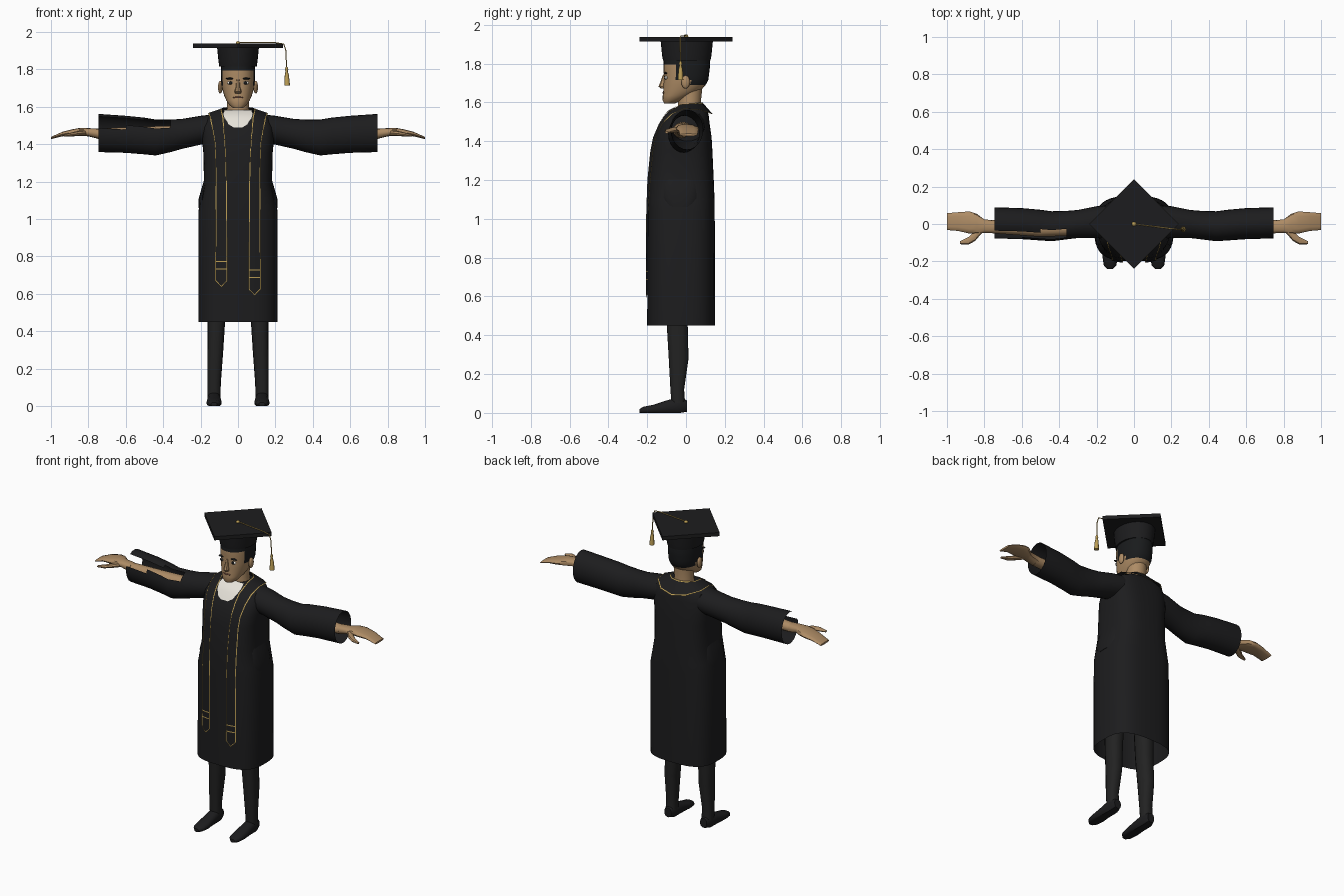
import bpy, bmesh, math
from mathutils import Vector

cube = bpy.data.objects.get("Cube")
if cube:
    bpy.data.objects.remove(cube, do_unlink=True)


def material(name, r, g, b):
    m = bpy.data.materials.new(name)
    m.use_nodes = True
    m.diffuse_color = (r, g, b, 1)
    bsdf = next(n for n in m.node_tree.nodes if n.type == 'BSDF_PRINCIPLED')
    bsdf.inputs["Base Color"].default_value = (r, g, b, 1)
    return m


BLACK = material("gown black", .012, .012, .013)
TROUSER = material("trouser black", .016, .016, .016)
HAIR = material("hair black", .010, .011, .012)
SKIN = material("skin", .42, .26, .13)
GOLD = material("gold trim", .50, .34, .09)
WHITE = material("shirt white", .80, .77, .70)
LIP = material("lip brown", .25, .11, .07)


def finish(name, bm, mats, angle=40):
    bmesh.ops.recalc_face_normals(bm, faces=bm.faces)
    mesh = bpy.data.meshes.new(name)
    bm.to_mesh(mesh)
    bm.free()
    ob = bpy.data.objects.new(name, mesh)
    bpy.context.collection.objects.link(ob)
    for m in mats:
        mesh.materials.append(m)
    bpy.ops.object.select_all(action='DESELECT')
    ob.select_set(True)
    bpy.context.view_layer.objects.active = ob
    bpy.ops.object.shade_smooth_by_angle(angle=math.radians(angle))
    return ob


def power(v, p):
    return math.copysign(abs(v) ** (2 / p), v)


def loft(name, axis, rings, mats, n=16, p=2, side=1, ends=(True, True), rule=None, drop=None, floor=-1):
    """Skin rings of (position, centre a, centre b, radius a, radius b) along an axis."""
    bm = bmesh.new()
    loops = []
    for t, ca, cb, ra, rb in rings:
        loop = []
        for k in range(n):
            a = 2 * math.pi * k / n
            u, v = ca + ra * power(math.cos(a), p), cb + rb * power(math.sin(a), p)
            x, y, z = {'x': (t, u, v), 'y': (u, t, v), 'z': (u, v, t)}[axis]
            loop.append(bm.verts.new((x * side, y, max(z, floor))))
        loops.append(loop)
    for a, b in zip(loops, loops[1:]):
        for k in range(n):
            j = (k + 1) % n
            bm.faces.new((a[k], a[j], b[j], b[k]))
    for loop, closed in zip((loops[0], loops[-1]), ends):
        if closed:
            bm.faces.new(loop)
    if drop:
        gone = [f for f in bm.faces if drop(f.calc_center_median())]
        bmesh.ops.delete(bm, geom=gone, context='FACES')
    if rule:
        for f in bm.faces:
            f.material_index = rule(f.calc_center_median())
    return finish(name, bm, mats)


def ribbon(name, rows, mats, rule):
    bm = bmesh.new()
    grid = [[bm.verts.new(c) for c in row] for row in rows]
    for i in range(len(grid) - 1):
        for j in range(len(grid[0]) - 1):
            f = bm.faces.new((grid[i][j], grid[i][j + 1], grid[i + 1][j + 1], grid[i + 1][j]))
            f.material_index = rule(i, j)
    return finish(name, bm, mats)


def ball(name, centre, size, mat):
    bm = bmesh.new()
    bmesh.ops.create_uvsphere(bm, u_segments=12, v_segments=8, radius=1)
    for v in bm.verts:
        v.co = Vector(centre) + Vector(a * b for a, b in zip(v.co, size))
    return finish(name, bm, [mat])


def cord(name, points, radius, mat):
    curve = bpy.data.curves.new(name, 'CURVE')
    curve.dimensions = '3D'
    curve.bevel_depth = radius
    curve.bevel_resolution = 1
    curve.use_fill_caps = True
    s = curve.splines.new('POLY')
    s.points.add(len(points) - 1)
    for pt, c in zip(s.points, points):
        pt.co = (*c, 1)
    curve.materials.append(mat)
    bpy.context.collection.objects.link(bpy.data.objects.new(name, curve))


# Gown body, open at the hem
BODY = [(.45, 0, -.025, .212, .175), (1.04, 0, -.025, .212, .173), (1.1, 0, -.025, .2, .172),
        (1.2, 0, -.025, .182, .168), (1.35, 0, -.021, .185, .157), (1.42, 0, -.016, .192, .148),
        (1.49, 0, -.006, .19, .128), (1.54, 0, .008, .168, .108), (1.565, 0, .012, .12, .09),
        (1.575, 0, .015, .07, .07)]
SQUARE = 3
loft("gown_body", 'z', BODY, [BLACK], 40, SQUARE, ends=(False, True))


def front_y(x, z):
    for a, b in zip(BODY, BODY[1:]):
        if z <= b[0]:
            t = (z - a[0]) / (b[0] - a[0])
            cy, rx, ry = (a[i] + t * (b[i] - a[i]) for i in (2, 3, 4))
            return cy - ry * max(0, 1 - abs(x / rx) ** SQUARE) ** (1 / SQUARE)
    return -.05


# Shirt at the neck
bib = [[(s * w, front_y(s * w, z) - .008, z) for s in (-1, -.5, 0, .5, 1)]
       for z, w in ((1.49, .025), (1.505, .05), (1.535, .07), (1.56, .078))]
bib.append([(s * .075, -.045, 1.582) for s in (-1, -.5, 0, .5, 1)])
ribbon("shirt_front", bib, [WHITE], lambda i, j: 0)

# Stole: two hanging bands joined behind the neck, with gold borders and bars
ACROSS = (0, .08, .3, .5, .7, .92, 1)
COLLAR = [((0, .085, 1.6), (0, .15, 1.525)), ((.045, .075, 1.6), (.09, .135, 1.54)),
          ((.08, .04, 1.595), (.155, .07, 1.562)), ((.088, -.03, 1.59), (.16, -.01, 1.567))]


def stole(name, side, end):
    rows = [[Vector(a).lerp(Vector(b), t) for t in ACROSS] for a, b in COLLAR]
    bars = [end + .06, end + .066, end + .1, end + .106]
    strip = [(.078, .15, 1.54), (.074, .14, 1.49), (.068, .127, 1.42), (.064, .122, 1.35),
             (.06, .12, 1.2), (.058, .12, 1.04)]
    strip += [(.057, .122, z) for z in reversed(bars)] + [(.056, .122, end + .007), (.056, .122, end)]
    gold_rows = {len(COLLAR) + k for k in (6, 8, 10)}
    for xi, xo, z in strip:
        row = []
        for t in ACROSS:
            x = xi + t * (xo - xi)
            tip = .035 * (1 - abs(2 * t - 1)) if z < bars[0] else 0
            row.append(Vector((x, front_y(x, z) - .008, z - tip)))
        rows.append(row)
    rows = [[(v.x * side, v.y, v.z) for v in r] for r in rows]
    ribbon(name, rows, [BLACK, GOLD], lambda i, j: int(j in (0, 5) or i in gold_rows))


stole("stole_left", 1, .625)
stole("stole_right", -1, .67)

# Head: hair is the back, crown and sideburns of the same skin
def is_hair(c):
    return int((c.y > .035 and c.z > 1.69) or c.z > 1.795 or (-.05 < c.y and c.z > 1.715 and abs(c.x) > .05))


HEAD = [(1.595, 0, -.085, .028, .028), (1.61, 0, -.073, .047, .047), (1.635, 0, -.045, .063, .075),
        (1.66, 0, -.022, .074, .095), (1.69, 0, -.008, .083, .109), (1.715, 0, 0, .088, .115),
        (1.74, 0, .002, .09, .116), (1.77, 0, .003, .091, .119), (1.795, 0, .004, .091, .12),
        (1.84, 0, .004, .088, .117)]
loft("head", 'z', HEAD, [SKIN, HAIR], 28, 2.2, rule=is_hair)
loft("neck", 'z', [(1.53, 0, .02, .068, .065), (1.6, 0, .018, .058, .058), (1.7, 0, .025, .06, .062)], [SKIN])
loft("nose", 'z', [(1.672, 0, -.115, .016, .014), (1.682, 0, -.118, .019, .024),
                   (1.705, 0, -.114, .012, .018), (1.745, 0, -.108, .009, .01)], [SKIN], 8)
ball("mouth", (0, -.112, 1.65), (.028, .009, .006), LIP)
for side, label in ((1, "left"), (-1, "right")):
    ball(label + "_eye", (side * .04, -.102, 1.728), (.018, .009, .009), WHITE)
    ball(label + "_iris", (side * .04, -.108, 1.728), (.009, .005, .009), HAIR)
    ball(label + "_brow", (side * .042, -.105, 1.751), (.023, .009, .005), HAIR)
    ball(label + "_ear", (side * .095, -.002, 1.705), (.012, .022, .034), SKIN)

# Cap with square board, button, cord and tassel
loft("cap_band", 'z', [(1.815, 0, .004, .1, .122), (1.84, 0, .004, .104, .127), (1.92, 0, .004, .112, .135)], [BLACK], 28)
loft("cap_board", 'z', [(1.914, 0, 0, .24, .24), (1.938, 0, 0, .24, .24)], [BLACK], 4)
ball("cap_button", (0, 0, 1.942), (.012, .012, .009), GOLD)
cord("tassel_cord", [(0, 0, 1.944), (.2, -.025, 1.943), (.245, -.03, 1.936), (.256, -.03, 1.9), (.26, -.028, 1.8)], .003, GOLD)
loft("tassel", 'z', [(1.715, .263, -.028, .015, .015), (1.77, .261, -.028, .011, .011), (1.79, .26, -.028, .006, .006),
                     (1.8, .26, -.028, .009, .009), (1.812, .26, -.028, .005, .005)], [GOLD], 10)

# Limbs, built once per side
SLEEVE = [(.13, .01, 1.485, .09, .075), (.2, .01, 1.475, .085, .077), (.3, 0, 1.455, .075, .08),
          (.36, -.006, 1.445, .076, .087), (.44, -.012, 1.436, .08, .096), (.5, -.006, 1.444, .082, .098),
          (.6, .002, 1.453, .083, .099), (.745, .006, 1.46, .083, .102)]
HAND = [(.74, -.015, 1.455, .035, .028), (.8, -.012, 1.464, .036, .022), (.84, .002, 1.467, .052, .021),
        (.88, .008, 1.464, .059, .017), (.94, .013, 1.454, .05, .012), (1, .013, 1.433, .045, .006)]
THUMB = [(.81, -.03, 1.46, .015, .015), (.85, -.065, 1.458, .026, .014), (.885, -.09, 1.453, .02, .011),
         (.93, -.1, 1.446, .008, .006)]
LEG = [(.05, .128, -.04, .035, .036), (.12, .128, -.045, .036, .036), (.28, .122, -.038, .042, .052),
       (.45, .116, -.045, .047, .055), (.9, .105, -.04, .06, .07)]
SHOE = [(.004, .127, .035, .024, .03), (-.03, .128, .035, .036, .045), (-.09, .128, .03, .037, .038),
        (-.17, .128, .018, .041, .024), (-.22, .128, .014, .034, .018), (-.24, .128, .01, .016, .01)]
POCKET = [(1.06, .195, -.03, .016, .06), (1.11, .192, -.03, .018, .085), (1.18, .178, -.03, .012, .08),
          (1.22, .172, -.03, .006, .06)]


def slit(c):
    return c.x < -.36 and c.z > 1.46 and -.074 < c.y < -.034


for side, label in ((1, "left"), (-1, "right")):
    loft(label + "_sleeve", 'x', SLEEVE, [BLACK], 24, side=side, ends=(True, False), drop=slit)
    loft(label + "_arm", 'x', [(.25, -.015, 1.46, .045, .04), (.5, -.025, 1.455, .043, .04), (.75, -.015, 1.455, .035, .028)],
         [SKIN], 12, side=side)
    loft(label + "_hand", 'x', HAND, [SKIN], 12, 2.5, side=side)
    loft(label + "_thumb", 'x', THUMB, [SKIN], 8, side=side)
    loft(label + "_trouser_leg", 'z', LEG, [TROUSER], 14, 2.4, side=side)
    loft(label + "_shoe", 'y', SHOE, [BLACK], 14, 2.4, side=side, floor=0)
    loft(label + "_pocket_fold", 'z', POCKET, [BLACK], 12, side=side)
